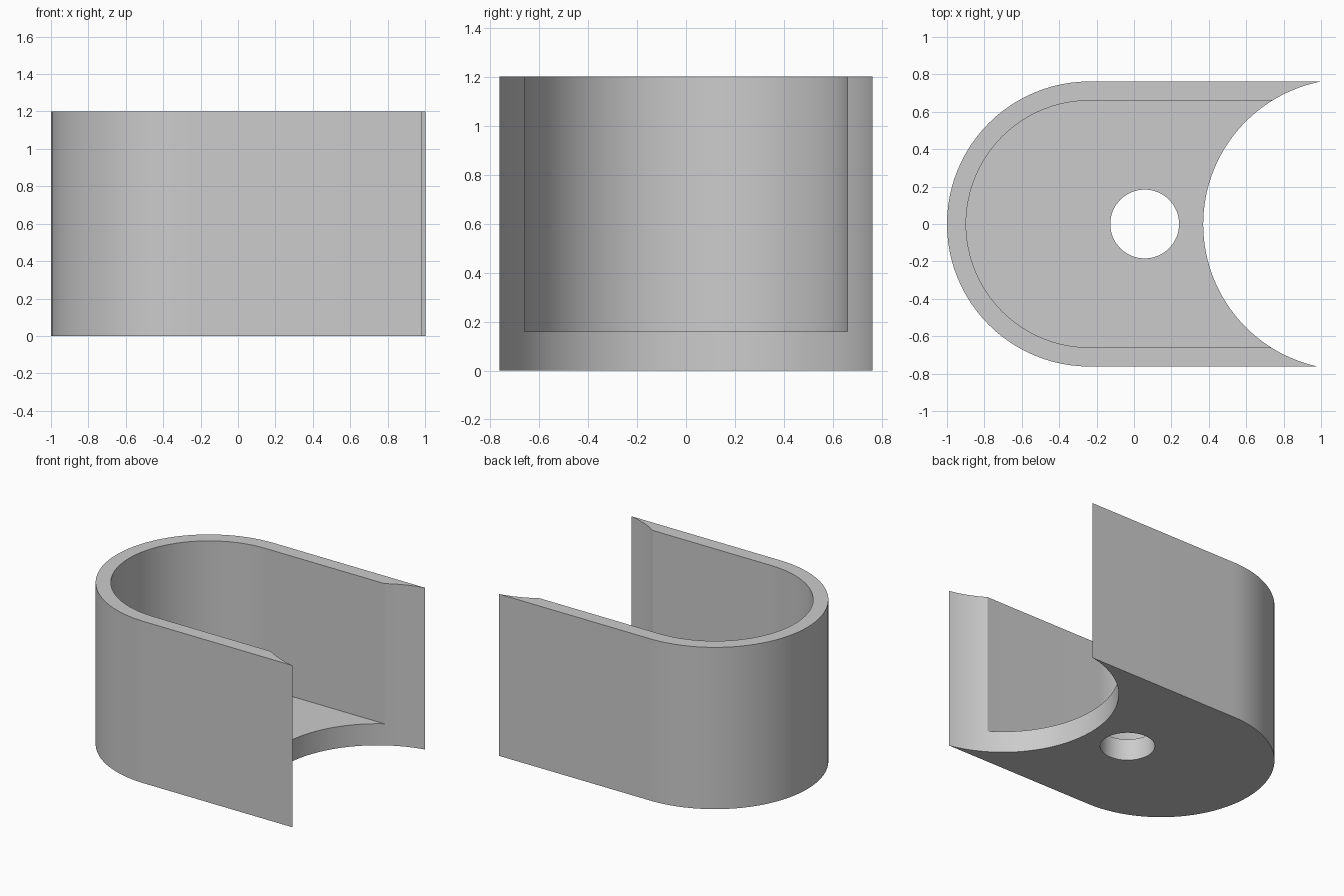
import bpy, bmesh
from math import cos, sin, pi

cube = bpy.data.objects.get("Cube")
if cube:
    bpy.data.objects.remove(cube)

grey = bpy.data.materials.new("plain grey")
grey.use_nodes = True
colour = (0.6, 0.6, 0.6, 1)
grey.diffuse_color = colour
grey.node_tree.nodes["Principled BSDF"].inputs["Base Color"].default_value = colour

HEIGHT, FLOOR = 1.2, 0.16
CENTRE_X, OUTER, INNER = -0.238, 0.762, 0.66


def arc(cx, cy, r, start, end, steps):
    return [(cx + r * cos(start + (end - start) * i / steps),
             cy + r * sin(start + (end - start) * i / steps))
            for i in range(steps + 1)]


def prism(name, outline, z0, z1):
    """Extrude a closed outline between two heights."""
    bm = bmesh.new()
    base = bm.faces.new([bm.verts.new((x, y, z0)) for x, y in outline])
    top = bmesh.ops.extrude_face_region(bm, geom=[base])["geom"]
    bmesh.ops.translate(bm, vec=(0, 0, z1 - z0),
                        verts=[v for v in top if isinstance(v, bmesh.types.BMVert)])
    bmesh.ops.recalc_face_normals(bm, faces=bm.faces)
    mesh = bpy.data.meshes.new(name)
    bm.to_mesh(mesh)
    bm.free()
    mesh.materials.append(grey)
    obj = bpy.data.objects.new(name, mesh)
    bpy.context.collection.objects.link(obj)
    return obj


def u_shape(r, end_x):
    """Half-round end at -x with straight sides running to end_x."""
    return arc(CENTRE_X, 0, r, pi / 2, 3 * pi / 2, 48) + [(end_x, -r), (end_x, r)]


def circle(cx, cy, r, steps):
    return arc(cx, cy, r, 0, 2 * pi, steps)[:-1]


# Solid U-shaped body
body = prism("bracket_body", u_shape(OUTER, 1.1), 0, HEIGHT)

# Pocket above the floor, round bite at the open end, hole through the floor
cutters = [
    prism("pocket_cutter", u_shape(INNER, 1.5), FLOOR, HEIGHT + 0.2),
    prism("end_bite_cutter", circle(1.148, -0.002, 0.778, 128), -0.2, HEIGHT + 0.3),
    prism("floor_hole_cutter", circle(0.057, 0, 0.184, 64), -0.3, HEIGHT + 0.4),
]
bpy.ops.object.select_all(action='DESELECT')
bpy.context.view_layer.objects.active = body
body.select_set(True)
for cutter in cutters:
    cut = body.modifiers.new(cutter.name, 'BOOLEAN')
    cut.operation = 'DIFFERENCE'
    cut.solver = 'EXACT'
    cut.object = cutter
    bpy.ops.object.modifier_apply(modifier=cut.name)
    bpy.data.objects.remove(cutter)

# Smooth curved walls, sharp rims
bpy.ops.object.shade_smooth_by_angle(angle=pi / 6)
